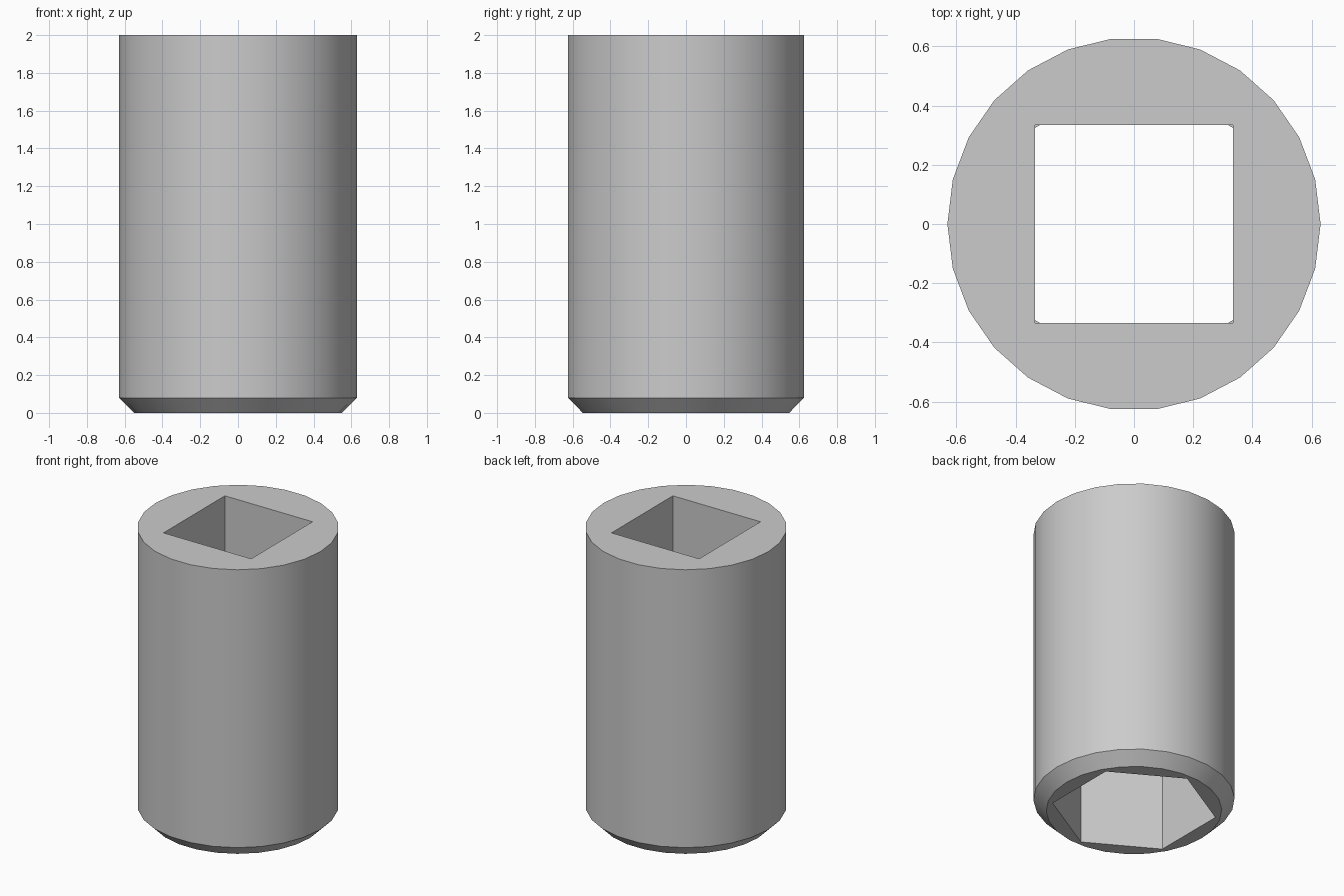
import bpy
import bmesh
from math import pi, radians, cos, sin, sqrt

cube = bpy.data.objects.get("Cube")
if cube:
    bpy.data.objects.remove(cube, do_unlink=True)

HEIGHT = 2.0
RADIUS = 0.63
CHAMFER = 0.08
SIDES = 26
SQUARE_HALF = 0.335      # half width of the square drive hole
HEX_APOTHEM = 0.448      # half width across the hexagon's flats
STEP_Z = 1.0             # height where the two holes meet

steel = bpy.data.materials.new("steel_grey")
steel.use_nodes = True
color = (0.6, 0.6, 0.6, 1)
steel.diffuse_color = color
steel.node_tree.nodes["Principled BSDF"].inputs["Base Color"].default_value = color


def prism(name, sides, rings, start=0.0):
    """Closed solid made of stacked polygon rings given as (radius, z)."""
    bm = bmesh.new()
    loops = []
    for r, z in rings:
        angles = [start + 2 * pi * i / sides for i in range(sides)]
        loops.append([bm.verts.new((r * cos(a), r * sin(a), z)) for a in angles])
    for low, high in zip(loops, loops[1:]):
        for i in range(sides):
            j = (i + 1) % sides
            bm.faces.new((low[i], low[j], high[j], high[i]))
    bm.faces.new(loops[0][::-1])
    bm.faces.new(loops[-1])
    mesh = bpy.data.meshes.new(name)
    bm.to_mesh(mesh)
    bm.free()
    mesh.materials.append(steel)
    obj = bpy.data.objects.new(name, mesh)
    bpy.context.collection.objects.link(obj)
    return obj


# Cylinder with a chamfered lower rim
body = prism("socket_body", SIDES,
             [(RADIUS - CHAMFER, 0), (RADIUS, CHAMFER), (RADIUS, HEIGHT)])

# Hexagonal hole below, square hole above
hex_hole = prism("hex_hole_cutter", 6,
                 [(HEX_APOTHEM * 2 / sqrt(3), z) for z in (-0.2, STEP_Z)], pi / 6)
square_hole = prism("square_hole_cutter", 4,
                    [(SQUARE_HALF * sqrt(2), z) for z in (STEP_Z, HEIGHT + 0.2)], pi / 4)

bpy.ops.object.select_all(action="DESELECT")
body.select_set(True)
bpy.context.view_layer.objects.active = body
for cutter in (hex_hole, square_hole):
    cut = body.modifiers.new(cutter.name, "BOOLEAN")
    cut.operation = "DIFFERENCE"
    cut.solver = "EXACT"
    cut.object = cutter
    bpy.ops.object.modifier_apply(modifier=cut.name)
    bpy.data.objects.remove(cutter, do_unlink=True)

# Smooth wall, crisp rims and hole edges
bpy.ops.object.shade_smooth_by_angle(angle=radians(30))
